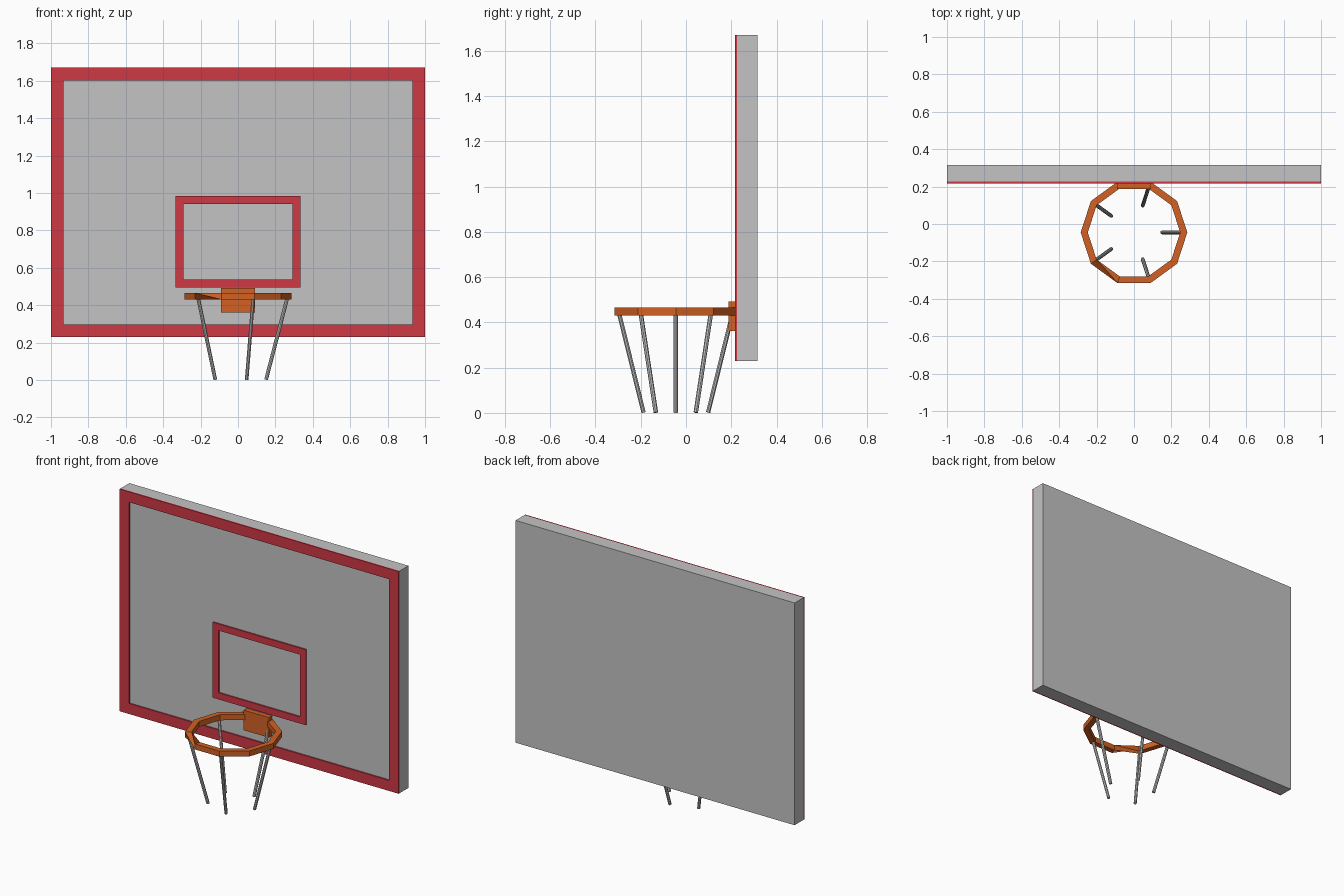
import bpy, bmesh, math
from mathutils import Vector

if "Cube" in bpy.data.objects:
    bpy.data.objects.remove(bpy.data.objects["Cube"])


def material(name, rgb):
    m = bpy.data.materials.new(name)
    m.diffuse_color = (*rgb, 1)
    m.use_nodes = True
    m.node_tree.nodes["Principled BSDF"].inputs["Base Color"].default_value = m.diffuse_color
    return m


GREY = material("light grey", (0.55, 0.55, 0.56))
RED = material("red", (0.62, 0.04, 0.06))
ORANGE = material("orange", (0.64, 0.12, 0.017))


def make(name, verts, faces, mat):
    mesh = bpy.data.meshes.new(name)
    mesh.from_pydata(verts, [], faces)
    bm = bmesh.new()
    bm.from_mesh(mesh)
    bmesh.ops.recalc_face_normals(bm, faces=bm.faces)
    bm.to_mesh(mesh)
    bm.free()
    mesh.materials.append(mat)
    ob = bpy.data.objects.new(name, mesh)
    bpy.context.collection.objects.link(ob)
    return ob


def box(name, x, y, z, mat):
    verts = [(a, b, c) for a in x for b in y for c in z]
    faces = [(0, 1, 3, 2), (4, 6, 7, 5), (0, 4, 5, 1),
             (2, 3, 7, 6), (0, 2, 6, 4), (1, 5, 7, 3)]
    return make(name, verts, faces, mat)


def loop(name, sections, mat, twist=None):
    """Closed sweep of four-point sections; one segment may be twisted a quarter turn."""
    n = len(sections)
    verts = [p for s in sections for p in s]
    faces = []
    for i in range(n):
        j, t = (i + 1) % n, 1 if i == twist else 0
        for k in range(4):
            faces.append((4 * i + k, 4 * i + (k + 1) % 4,
                          4 * j + (k + 1 + t) % 4, 4 * j + (k + t) % 4))
    return make(name, verts, faces, mat)


def frame(name, hx, z0, z1, w, y0, y1, mat):
    sections = []
    for sx, sz in ((-1, -1), (1, -1), (1, 1), (-1, 1)):
        z = z0 if sz < 0 else z1
        xi, zi = sx * (hx - w), z - sz * w
        sections.append([(sx * hx, y0, z), (sx * hx, y1, z), (xi, y1, zi), (xi, y0, zi)])
    return loop(name, sections, mat)


# Backboard with raised border and target rectangle
box("backboard", (-1, 1), (0.226, 0.316), (0.23, 1.67), GREY)
frame("board_border", 1.0, 0.23, 1.67, 0.068, 0.217, 0.227, RED)
frame("target_rectangle", 0.334, 0.496, 0.985, 0.043, 0.217, 0.227, RED)

# Mounting bracket
box("rim_bracket", (-0.09, 0.09), (0.187, 0.219), (0.362, 0.492), ORANGE)

# Ten-sided rim, with its front-left segment twisted
CY, R_OUT, R_IN, Z0, Z1 = -0.045, 0.285, 0.247, 0.43, 0.466
rings = []
for i in range(10):
    a = math.radians(36 * i)
    c, s = math.cos(a), math.sin(a)
    rings.append([(R_OUT * c, CY + R_OUT * s, Z1), (R_OUT * c, CY + R_OUT * s, Z0),
                  (R_IN * c, CY + R_IN * s, Z0), (R_IN * c, CY + R_IN * s, Z1)])
loop("rim", rings, ORANGE, twist=6)

# Five net rods leaning inward
for i in range(5):
    a = math.radians(72 * i)
    d = Vector((math.cos(a), math.sin(a), 0))
    base = Vector((0, CY, 0))
    bottom, top = base + d * 0.15 + Vector((0, 0, 0.002)), base + d * 0.265 + Vector((0, 0, 0.445))
    axis = top - bottom
    bpy.ops.mesh.primitive_cylinder_add(vertices=8, radius=0.01, depth=axis.length,
                                        location=(bottom + top) / 2)
    rod = bpy.context.object
    rod.name = f"net_rod_{i + 1}"
    rod.rotation_euler = axis.to_track_quat('Z', 'Y').to_euler()
    rod.data.materials.append(GREY)
